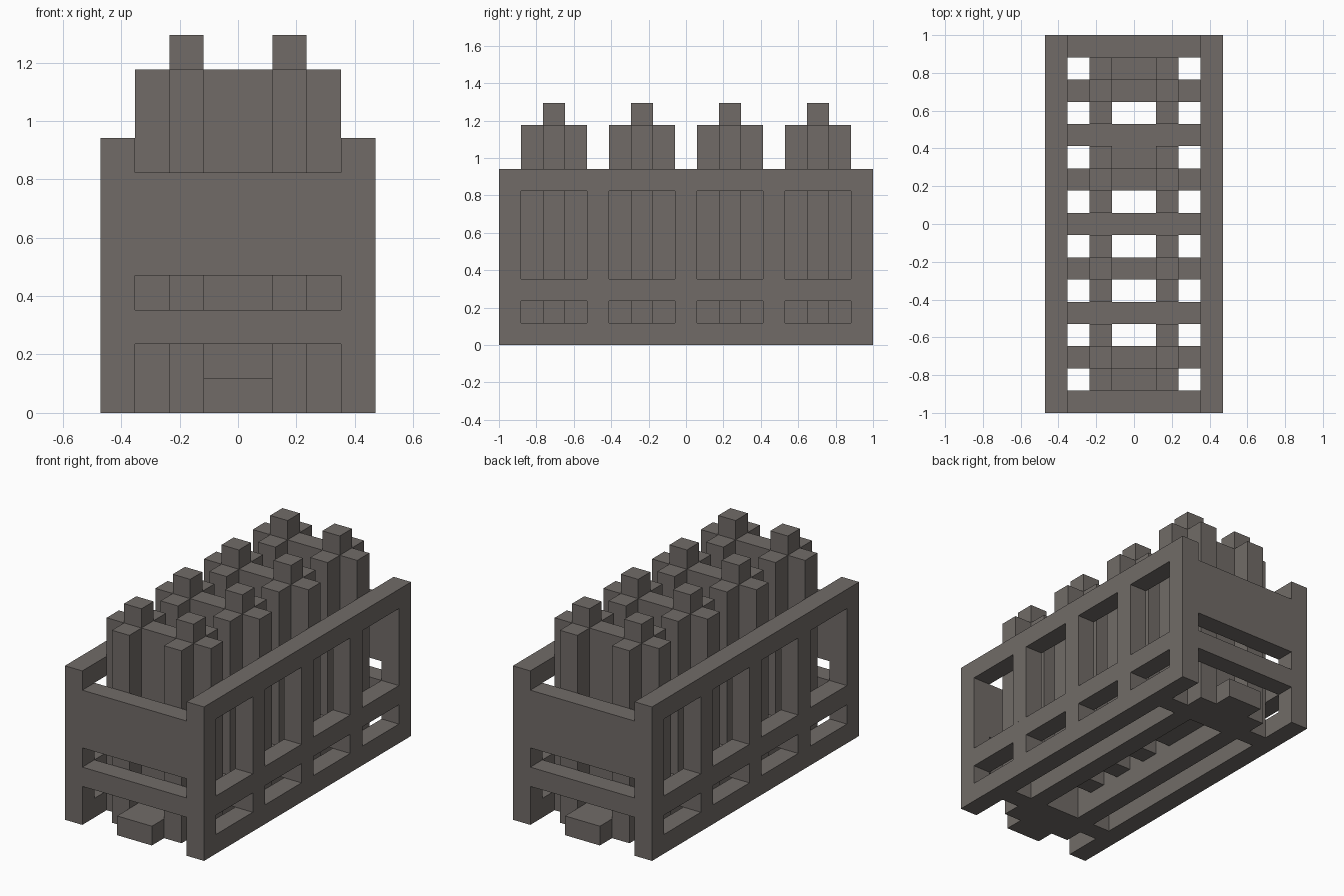
import bpy, bmesh

old = bpy.data.objects.get("Cube")
if old:
    bpy.data.objects.remove(old, do_unlink=True)

U = 2 / 17  # one building block

grey = bpy.data.materials.new("warm_grey")
grey.use_nodes = True
colour = (0.165, 0.148, 0.137, 1)
grey.diffuse_color = colour
grey.node_tree.nodes["Principled BSDF"].inputs["Base Color"].default_value = colour


def make(name, boxes):
    """Join boxes, given as (x range, y range, z range) in blocks, into one part."""
    bm = bmesh.new()
    for ranges in boxes:
        verts = bmesh.ops.create_cube(bm, size=1)["verts"]
        for v in verts:
            for axis, (lo, hi) in enumerate(ranges):
                v.co[axis] = U * (lo if v.co[axis] < 0 else hi)
    mesh = bpy.data.meshes.new(name)
    bm.to_mesh(mesh)
    bm.free()
    mesh.materials.append(grey)
    obj = bpy.data.objects.new(name, mesh)
    bpy.context.collection.objects.link(obj)
    return obj


def flip(r, s):
    """Mirror a range when s is negative."""
    return r if s > 0 else (-r[1], -r[0])


END = 8.5
CLUSTERS = (-6, -2, 2, 6)
GAPS = (-4, 0, 4)

# Side walls: three long rails and posts that leave two rows of windows
for side, s in (("left", 1), ("right", -1)):
    x = flip((3, 4), s)
    rails = [(x, (-END, END), z) for z in ((0, 1), (2, 3), (7, 8))]
    posts = [(x, (p - 0.5, p + 0.5), z)
             for p in (-8, *GAPS, 8) for z in ((1, 2), (3, 7))]
    make(side + "_wall", rails + posts)

# End walls: upper panel and lower bar with an open slot between, plus floor tongue
for end, s in (("back", 1), ("front", -1)):
    y = flip((7.5, END), s)
    make(end + "_wall", [((-3, 3), y, (4, 7)), ((-3, 3), y, (2, 3))])
    make(end + "_tongue", [((-1, 1), flip((6.5, END), s), (0, 1))])
    make(end + "_floor_bar", [((-3, 3), flip((5.5, 6.5), s), (0, 1))])

# Floor rails running under the columns
make("floor_rails", [(flip((1, 2), s), (-7.5, 7.5), (0, 1)) for s in (1, -1)])

# Cross beams between the column clusters, one with a wider middle
make("cross_beams", [((-3, 3), (g - 0.5, g + 0.5), (1, 2)) for g in GAPS])
make("beam_filler", [((-1, 1), (2.5, 3.5), (1, 2))])

# Column clusters: plus-shaped pairs with raised cores and a broad middle block
for i, c in enumerate(CLUSTERS, 1):
    row = (c - 0.5, c + 0.5)
    make(f"middle_block_{i}", [((-1, 1), row, (1, 10))])
    for side, s in (("left", 1), ("right", -1)):
        core = flip((1, 2), s)
        make(f"{side}_column_{i}", [
            (core, row, (1, 11)),
            (core, (c - 1.5, c - 0.5), (1, 10)),
            (core, (c + 0.5, c + 1.5), (1, 10)),
            (flip((2, 3), s), row, (1, 10)),
        ])
